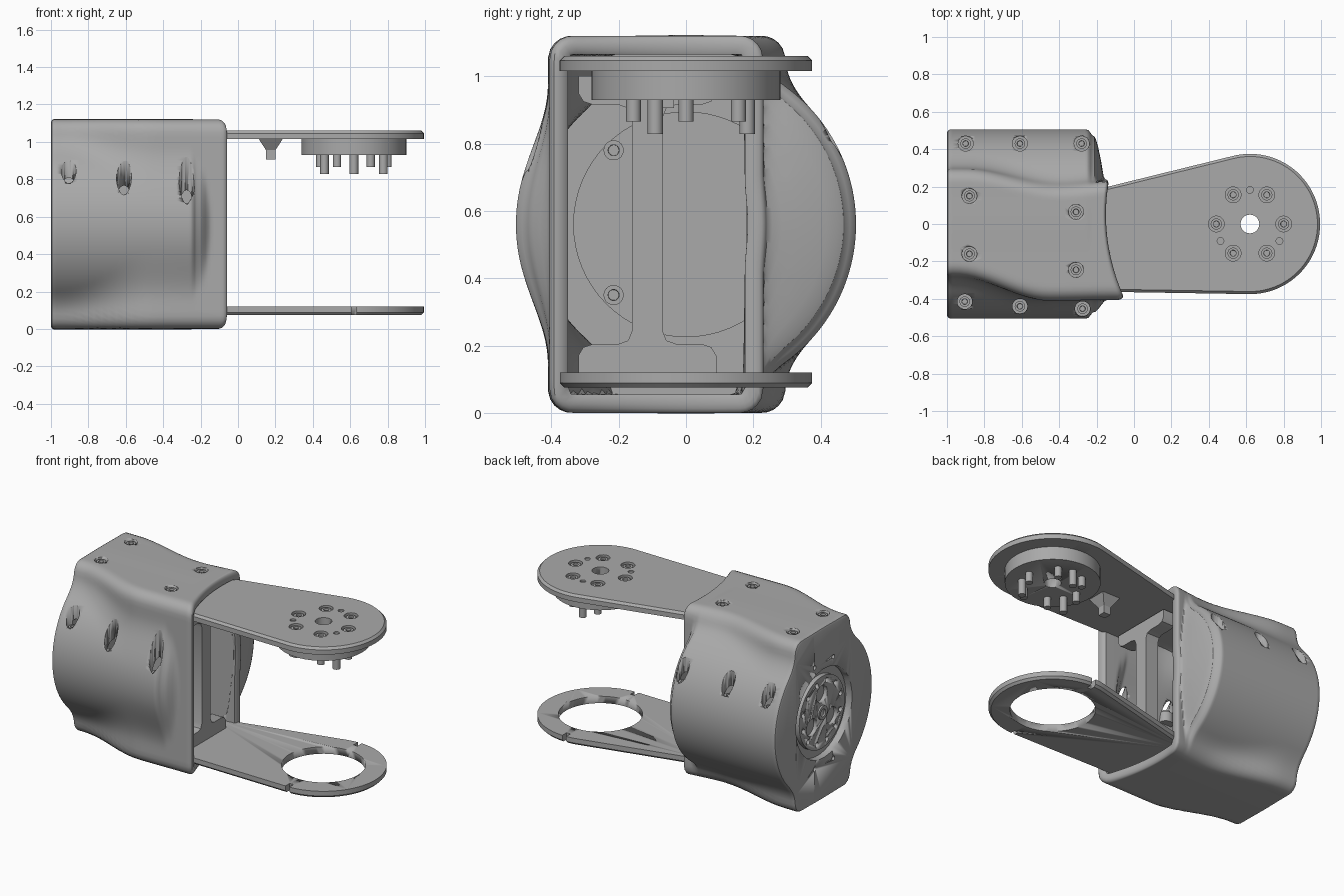
import bpy, bmesh, math
from mathutils import Matrix, Vector

if "Cube" in bpy.data.objects:
    bpy.data.objects.remove(bpy.data.objects["Cube"])

grey = bpy.data.materials.new("satin grey")
grey.use_nodes = True
COLOUR = (0.4, 0.4, 0.4, 1)
grey.diffuse_color = COLOUR
grey.node_tree.nodes["Principled BSDF"].inputs["Base Color"].default_value = COLOUR
MID = 0.56


def finish(name, bm, angle=35):
    bmesh.ops.recalc_face_normals(bm, faces=bm.faces)
    me = bpy.data.meshes.new(name)
    bm.to_mesh(me)
    bm.free()
    ob = bpy.data.objects.new(name, me)
    bpy.context.collection.objects.link(ob)
    me.materials.append(grey)
    bpy.ops.object.select_all(action='DESELECT')
    ob.select_set(True)
    bpy.context.view_layer.objects.active = ob
    bpy.ops.object.shade_smooth_by_angle(angle=math.radians(angle))
    return ob


def add_cyl(bm, centre, r, length, axis='Z', seg=32, r2=None):
    """Cylinder or cone centred on a point along Z or X."""
    rot = Matrix.Rotation(math.pi / 2, 4, 'Y') if axis == 'X' else Matrix()
    bmesh.ops.create_cone(bm, cap_ends=True, segments=seg, radius1=r, radius2=r if r2 is None else r2,
                          depth=length, matrix=Matrix.Translation(centre) @ rot)


def add_box(bm, lo, hi):
    lo, hi = Vector(lo), Vector(hi)
    bmesh.ops.create_cube(bm, size=1, matrix=Matrix.Translation((lo + hi) / 2) @ Matrix.Diagonal((*(hi - lo), 1)))


def add_screw(bm, top, r, normal=(0, 0, 1), depth=0.03):
    """Round screw head with a hexagonal socket; top is the centre of its face."""
    n = Vector(normal)
    rot = n.to_track_quat('Z', 'Y').to_matrix().to_4x4()
    m = Matrix.Translation(top) @ rot
    rings = []
    for seg_r, z in ((r, -depth), (r, 0), (r * .55, 0), (r * .5, -depth * .6)):
        rings.append([bm.verts.new(m @ Vector((seg_r * math.cos(i * math.pi / 9), seg_r * math.sin(i * math.pi / 9), z)))
                      for i in range(18)])
    for a, b in zip(rings, rings[1:]):
        for i in range(18):
            bm.faces.new((a[i - 1], a[i], b[i], b[i - 1]))
    bm.faces.new(rings[0])
    bm.faces.new(rings[-1])


def cut(ob, bm):
    cutter = finish(ob.name + "_cutter", bm)
    cutter.hide_render = True
    cutter.hide_set(True)
    mod = ob.modifiers.new("cut", 'BOOLEAN')
    mod.operation, mod.solver, mod.object = 'DIFFERENCE', 'EXACT', cutter


def lerp(table, x):
    """Smooth interpolation through (x, value) pairs."""
    if x <= table[0][0]:
        return table[0][1]
    for (x0, v0), (x1, v1) in zip(table, table[1:]):
        if x <= x1:
            t = (x - x0) / (x1 - x0)
            return v0 + (v1 - v0) * t * t * (3 - 2 * t)
    return table[-1][1]


# Shell: rounded box blended with a drum, lofted along x
BACK = [(-.9, .295), (-.4, .205), (-.1, .23)]
FRONT = [(-.95, -.28), (-.45, -.41), (-.1, -.405)]
DRUM = [(-.25, .505), (-.215, .47), (-.12, .2)]


def section(x, y, z):
    y0, y1, r = lerp(FRONT, x), lerp(BACK, x), 0.07
    qy = abs(y - (y0 + y1) / 2) - (y1 - y0) / 2 + r
    qz = abs(z) - MID + r
    box = math.hypot(max(qy, 0), max(qz, 0)) + min(max(qy, qz), 0) - r
    drum = math.hypot(y, z) - lerp(DRUM, x)
    k = 0.08
    h = max(k - abs(box - drum), 0) / k
    return min(box, drum) - h * h * k / 4


def ring(bm, x, inset, n=200):
    out = []
    for i in range(n):
        c, s = math.cos(2 * math.pi * i / n), math.sin(2 * math.pi * i / n)
        lo, hi = 0, 1
        for _ in range(20):
            m = (lo + hi) / 2
            lo, hi = (m, hi) if section(x, m * c, m * s) < -inset else (lo, m)
        y = lo * c
        bow = -.05 + .49 * (max(-.41, min(.3, y)) - .05) ** 2
        w = max(0, (x + .22) / .12)
        out.append(bm.verts.new((x + bow * w, y, MID + lo * s)))
    return out


bm = bmesh.new()
xs = [-.97 + .04 * i for i in range(18)] + [-.265 + .011 * i for i in range(14)]
stations = [(-1, .015), (-.995, .005), (-.985, 0)] + [(x, 0) for x in xs]
stations += [(-.112, .004), (-.104, .013), (-.1, .026), (-.1, .045), (-.106, .055)]
stations += [(x, .055) for x in reversed(xs) if x > -.93] + [(-.93, .055)]
rings = [ring(bm, x, d) for x, d in stations]
for a, b in zip(rings, rings[1:]):
    for i in range(len(a)):
        bm.faces.new((a[i - 1], a[i], b[i], b[i - 1]))
bm.faces.new(rings[0])
bm.faces.new(rings[-1])
shell = finish("shell", bm)

# Screw pockets in the shell, drive pocket in its end
holes, screws = bmesh.new(), bmesh.new()
for x, y in ((-.88, .15), (-.88, -.16), (-.31, .065), (-.31, -.245)):
    add_cyl(holes, (x, y, 1.12), .04, .05)
    add_screw(screws, (x, y, 1.112), .029)
for x, y in ((-.9, .43), (-.61, .43), (-.28, .43), (-.905, -.415), (-.61, -.44), (-.275, -.453)):
    floor = MID + math.sqrt(.505 ** 2 - (abs(y) + .042) ** 2) - .02
    add_cyl(holes, (x, y, (floor + .92) / 2), .04, .92 - floor)
    add_cyl(screws, (x, y, floor - .03), .044, .064)
    add_screw(screws, (x, y, floor + .02), .028)
add_cyl(holes, (-1, 0, MID), .29, .09, 'X', 64)
for i in range(8):
    a = math.pi * (i + .5) / 4
    add_cyl(holes, (-1, .36 * math.cos(a) * .7, MID + .36 * math.sin(a)), .014, .05, 'X', 12)
cut(shell, holes)
finish("shell_screws", screws)

# Drive hub in the end pocket
bm, holes = bmesh.new(), bmesh.new()
add_cyl(bm, (-.965, 0, MID), .235, .04, 'X', 64)
hub = finish("drive_hub", bm)
for i in range(3):
    a = 2 * math.pi * i / 3 + math.pi / 2
    add_cyl(holes, (-.985, .12 * math.cos(a), MID + .12 * math.sin(a)), .055, .05, 'X')
for i in range(12):
    a = math.pi * (i + .5) / 6
    add_cyl(holes, (-.985, .2 * math.cos(a), MID + .2 * math.sin(a)), .016, .04, 'X', 12)
cut(hub, holes)
bm = bmesh.new()
add_screw(bm, (-.995, 0, MID), .045, (-1, 0, 0))
finish("hub_screw", bm)

# Motor face, side panel and screws inside the shell
bm = bmesh.new()
add_cyl(bm, (-.91, 0, MID), .335, .05, 'X', 64)
finish("motor_face", bm)
bm = bmesh.new()
add_box(bm, (-.93, .18, .06), (-.16, .2, 1.06))
finish("inner_panel", bm)
bm = bmesh.new()
for z in (.35, .78):
    add_screw(bm, (-.86, -.215, z), .03, (1, 0, 0), .07)
finish("motor_screws", bm)


def outline_prism(bm, points, offset):
    """Extrude a closed outline; returns the start face and the end face."""
    base = bm.faces.new([bm.verts.new(p) for p in points])
    geom = bmesh.ops.extrude_face_region(bm, geom=[base], use_keep_orig=True)["geom"]
    bmesh.ops.translate(bm, vec=offset, verts=[g for g in geom if isinstance(g, bmesh.types.BMVert)])
    return base, [g for g in geom if isinstance(g, bmesh.types.BMFace)][0]


# Fork arms: teardrop plates with a chamfer on the outer side
HX, HR = 0.62, 0.375


def arm(name, z_in, z_out):
    pts = [(-.3, -.36, z_in)]
    for i in range(49):
        a = math.radians(-90 + 195 * i / 48)
        pts.append((HX + HR * math.cos(a), HR * math.sin(a), z_in))
    pts.append((-.3, .16, z_in))
    bm = bmesh.new()
    _, outer = outline_prism(bm, pts, (0, 0, z_out - z_in))
    bmesh.ops.bevel(bm, geom=list(outer.edges), offset=.014, segments=1, affect='EDGES')
    return finish(name, bm, 25)


top_arm = arm("top_arm", 1.015, 1.06)
bottom_arm = arm("bottom_arm", .12, .075)
holes = bmesh.new()
add_cyl(holes, (HX, 0, .1), .25, .2, seg=64)
for s in (-1, 1):
    add_box(holes, (HX - .014, s * .36 - .03, 0), (HX + .014, s * .36 + .03, .2))
cut(bottom_arm, holes)

# Pivot boss with pegs and screws
bm = bmesh.new()
add_cyl(bm, (HX, 0, .973), .28, .086, seg=64)
boss = finish("pivot_boss", bm)
holes, screws, pegs = bmesh.new(), bmesh.new(), bmesh.new()
add_cyl(holes, (HX, 0, 1.06), .05, .4)
for i in range(6):
    a = i * math.pi / 3
    x, y = HX + .18 * math.cos(a), .18 * math.sin(a)
    add_cyl(holes, (x, y, 1.06), .042, .04)
    add_screw(screws, (x, y, 1.052), .03)
    add_cyl(pegs, (x, y, .9), .022, .07, seg=20)
for i in range(3):
    a = math.pi / 2 + i * 2 * math.pi / 3
    x, y = HX + .182 * math.cos(a), .182 * math.sin(a)
    add_cyl(holes, (x, y, 1.06), .018, .02, seg=16)
    add_cyl(pegs, (x, y, .882), .023, .106, seg=20)
cut(top_arm, holes)
bore = bmesh.new()
add_cyl(bore, (HX, 0, 1), .05, .4)
cut(boss, bore)
finish("pivot_screws", screws)
finish("pivot_pegs", pegs)

# Cable stop under the top arm
bm = bmesh.new()
add_cyl(bm, (.175, -.06, .985), .035, .06, seg=4, r2=.09)
bmesh.ops.rotate(bm, verts=bm.verts, cent=(.175, -.06, 0), matrix=Matrix.Rotation(math.pi / 4, 3, 'Z'))
add_box(bm, (.15, -.085, .905), (.2, -.035, .96))
finish("cable_stop", bm)

# Upright: I-shaped post with filleted feet joining both arms
half = [(.09, .12), (.09, .17), (.075, .195), (.045, .205), (-.03, .205), (-.058, .215), (-.07, .245)]
right = half + [(y, 2 * MID - z) for y, z in reversed(half)]
left = [(-.23 - y, z) for y, z in reversed(right)]
bm = bmesh.new()
outline_prism(bm, [(-.24, y, z) for y, z in right + left], (.09, 0, 0))
finish("upright", bm)
